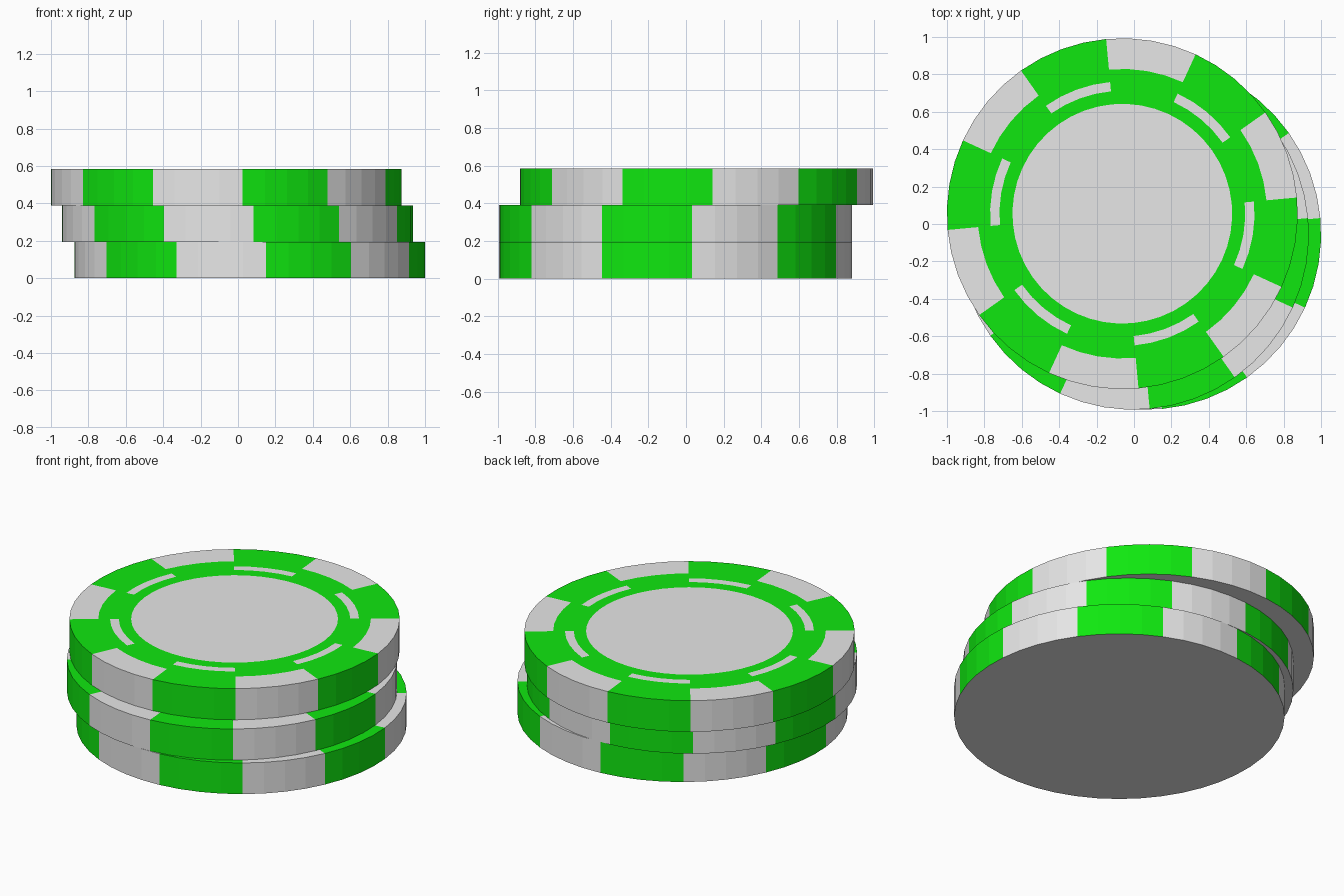
import bpy, bmesh, math

if "Cube" in bpy.data.objects:
    bpy.data.objects.remove(bpy.data.objects["Cube"])

SEG = 48                     # sides per chip
PER = SEG // 12              # sides per colour block (12 blocks of 30 degrees)
START = math.radians(5.3)    # where the first white block begins
H = 0.195                    # chip thickness
RADII = [0.5875, 0.657, 0.707, 0.774, 0.938]


def material(name, rgb):
    m = bpy.data.materials.new(name)
    m.diffuse_color = (*rgb, 1.0)
    m.use_nodes = True
    m.node_tree.nodes["Principled BSDF"].inputs["Base Color"].default_value = m.diffuse_color
    return m


white = material("chip_white", (0.8, 0.8, 0.8))
green = material("chip_green", (0.005, 0.8, 0.005))


def ring(bm, r, z):
    return [bm.verts.new((r * math.cos(START + 2 * math.pi * i / SEG),
                          r * math.sin(START + 2 * math.pi * i / SEG), z))
            for i in range(SEG)]


def chip(name, x, y, z):
    bm = bmesh.new()
    rings = [ring(bm, r, H) for r in RADII] + [ring(bm, RADII[-1], 0)]
    # plain white centre and underside
    bm.faces.new(rings[0])
    bm.faces.new(rings[-1][::-1])
    # bands: 0 plain, 1 dashes, 2 plain, 3 rim blocks, 4 side blocks
    for b in range(len(rings) - 1):
        inner, outer = rings[b], rings[b + 1]
        for i in range(SEG):
            j = (i + 1) % SEG
            f = bm.faces.new((inner[i], outer[i], outer[j], inner[j]))
            white_block = (i // PER) % 2 == 0
            if b == 1:
                f.material_index = 1 if white_block else 0
            elif b >= 3:
                f.material_index = 0 if white_block else 1
            else:
                f.material_index = 1
    me = bpy.data.meshes.new(name)
    bm.to_mesh(me)
    bm.free()
    me.materials.append(white)
    me.materials.append(green)
    ob = bpy.data.objects.new(name, me)
    ob.location = (x, y, z)
    bpy.context.collection.objects.link(ob)


# stack of three slightly shifted chips
chip("bottom_chip", 0.0625, -0.055, 0)
chip("middle_chip", -0.003, -0.055, H)
chip("top_chip", -0.0625, 0.055, 2 * H)
